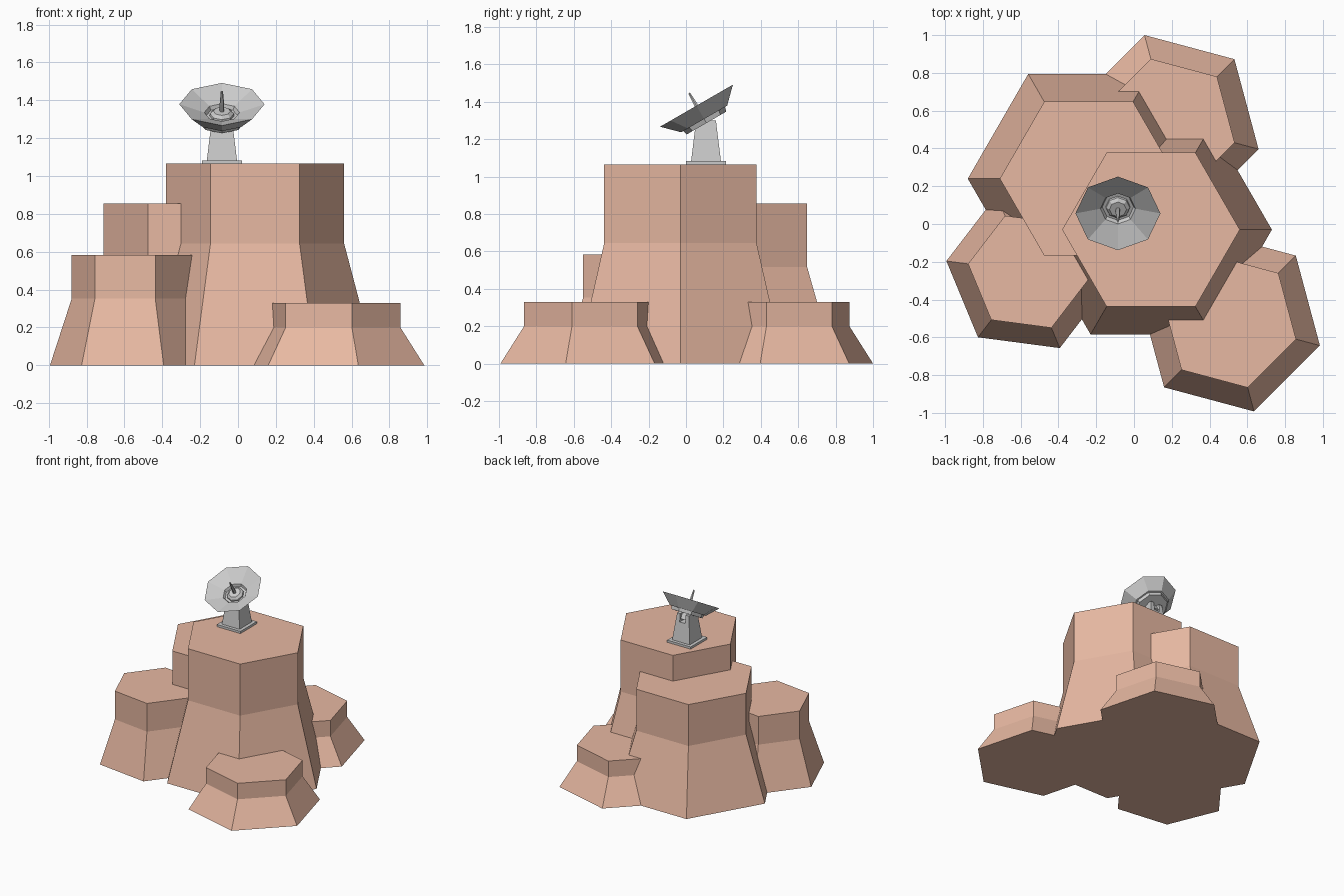
import bpy, bmesh
from math import cos, sin, pi, radians
from mathutils import Matrix

if "Cube" in bpy.data.objects:
    bpy.data.objects.remove(bpy.data.objects["Cube"])

rock = bpy.data.materials.new("red_rock")
rock.diffuse_color = (0.80, 0.48, 0.36, 1)
rock.use_nodes = True
rock.node_tree.nodes["Principled BSDF"].inputs["Base Color"].default_value = rock.diffuse_color


def finish(name, bm, mat=None):
    bmesh.ops.recalc_face_normals(bm, faces=bm.faces)
    me = bpy.data.meshes.new(name)
    bm.to_mesh(me)
    bm.free()
    ob = bpy.data.objects.new(name, me)
    bpy.context.collection.objects.link(ob)
    if mat:
        me.materials.append(mat)
    return ob


def stack(name, profile, sides, angle=0, mat=None):
    """Polygonal rings from a (radius, height) profile, capped at both ends."""
    bm = bmesh.new()
    rings = [[bm.verts.new((r * cos(angle + 2 * pi * i / sides),
                            r * sin(angle + 2 * pi * i / sides), z))
              for i in range(sides)] for r, z in profile]
    for a, b in zip(rings, rings[1:]):
        for i in range(sides):
            j = (i + 1) % sides
            bm.faces.new((a[i], a[j], b[j], b[i]))
    bm.faces.new(rings[0])
    bm.faces.new(rings[-1])
    return finish(name, bm, mat)


def box(name, size):
    bm = bmesh.new()
    bmesh.ops.create_cube(bm, size=1, matrix=Matrix.Diagonal((*size, 1)))
    return finish(name, bm)


# Rock columns: x, y, base radius, height, rotation
columns = {
    "tall_rock": (0.09, -0.03, 0.64, 1.065, 0),
    "back_left_rock": (-0.24, 0.24, 0.64, 0.855, 0),
    "left_rock": (-0.56, -0.253, 0.437, 0.583, -7.5),
    "front_right_rock": (0.508, -0.516, 0.493, 0.33, 45),
    "back_right_rock": (0.183, 0.524, 0.493, 0.33, 45),
}
for name, (x, y, r, h, a) in columns.items():
    top = r * 0.735
    ob = stack(name, [(r, 0), (top, h * 0.605), (top, h)], 6, radians(a), rock)
    ob.location = (x, y, 0)

# Dish stand: square plate and tapered fork
PX, PY = -0.085, 0.107
plate = box("stand_plate", (0.212, 0.212, 0.025))
plate.location = (PX, PY, 1.0705)

outline = [(-0.08, 1.08), (0.08, 1.08), (0.053, 1.3), (0.025, 1.3),
           (0.025, 1.235), (-0.025, 1.235), (-0.025, 1.3), (-0.053, 1.3)]
bm = bmesh.new()
front, back = [[bm.verts.new((x, s * (0.08 - (z - 1.08) * 0.123), z))
                for x, z in outline] for s in (-1, 1)]
bm.faces.new(front)
bm.faces.new(back)
for i in range(len(outline)):
    j = (i + 1) % len(outline)
    bm.faces.new((front[i], front[j], back[j], back[i]))
stand = finish("stand_fork", bm)
stand.location = (PX, PY, 0)

# Tilted octagonal dish: back plate, bowl, raised centre, feed spike
tilt = Matrix.Translation((PX, 0.056, 1.379)) @ Matrix.Rotation(radians(30), 4, 'X')
stack("dish_back_plate", [(0.122, -0.107), (0.13, -0.08)], 8).matrix_world = tilt
stack("dish_bowl", [(0.142, -0.082), (0.225, 0), (0.093, -0.05), (0.083, -0.07)],
      8).matrix_world = tilt
stack("dish_hub", [(0.066, -0.075), (0.063, -0.058), (0.045, -0.042)], 8).matrix_world = tilt
stack("feed_spike", [(0.012, -0.045), (0.012, 0.0), (0.006, 0.078)], 6).matrix_world = tilt
pivot = box("dish_pivot", (0.048, 0.05, 0.06))
pivot.matrix_world = tilt @ Matrix.Translation((0, 0, -0.125))
